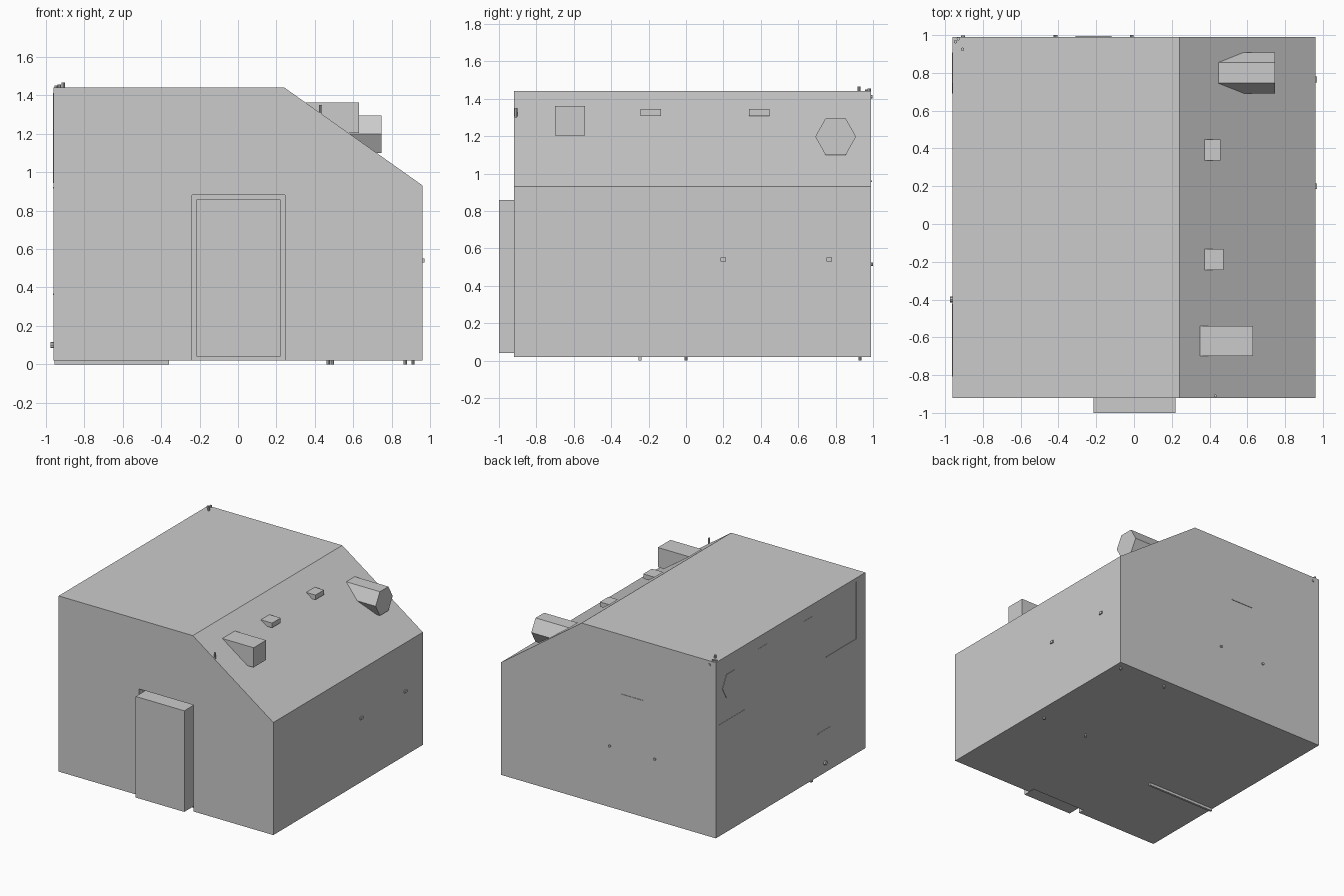
import bpy, bmesh, math

if "Cube" in bpy.data.objects:
    bpy.data.objects.remove(bpy.data.objects["Cube"])


def prism(name, profile, to3d, a, b):
    """Closed prism: 2D profile swept between a and b."""
    bm = bmesh.new()
    face = bm.faces.new([bm.verts.new(to3d(u, v, a)) for u, v in profile])
    ext = bmesh.ops.extrude_face_region(bm, geom=[face])
    shift = [q - p for p, q in zip(to3d(0, 0, a), to3d(0, 0, b))]
    bmesh.ops.translate(bm, vec=shift,
                        verts=[g for g in ext['geom'] if isinstance(g, bmesh.types.BMVert)])
    bmesh.ops.recalc_face_normals(bm, faces=bm.faces)
    me = bpy.data.meshes.new(name)
    bm.to_mesh(me)
    bm.free()
    ob = bpy.data.objects.new(name, me)
    bpy.context.collection.objects.link(ob)
    return ob


def along_y(u, v, w):
    return (u, w, v)


def along_x(u, v, w):
    return (w, u, v)


def box(name, x, y, z):
    rect = [(x[0], z[0]), (x[1], z[0]), (x[1], z[1]), (x[0], z[1])]
    return prism(name, rect, along_y, *y)


def peg(name, loc, radius, depth, axis='Z'):
    rot = {'X': (0, math.pi / 2, 0), 'Y': (math.pi / 2, 0, 0), 'Z': (0, 0, 0)}[axis]
    bpy.ops.mesh.primitive_cylinder_add(vertices=8, radius=radius, depth=depth,
                                        location=loc, rotation=rot)
    bpy.context.object.name = name


# Main housing with a sloped right shoulder
housing = prism("housing", [(-0.96, 0.02), (0.96, 0.02), (0.96, 0.93), (0.24, 1.44), (-0.96, 1.44)],
                along_y, -0.92, 0.99)

# Door opening and slab
cutter = box("door_cutter", (-0.24, 0.245), (-1.0, -0.87), (0.0, 0.88))
cutter.hide_render = True
cutter.hide_set(True)
cut = housing.modifiers.new("opening", 'BOOLEAN')
cut.object = cutter
cut.solver = 'EXACT'
box("door", (-0.215, 0.22), (-1.0, -0.87), (0.04, 0.857))

# Ducts that run through the housing and poke out of the slope
box("large_duct", (0.2, 0.63), (-0.70, -0.54), (1.203, 1.362))
box("front_small_duct", (-0.962, 0.475), (-0.243, -0.133), (1.307, 1.345))
box("back_small_duct", (-0.962, 0.457), (0.337, 0.447), (1.307, 1.345))
hexagon = [(0.80 + 0.109 * math.cos(i * math.pi / 3), 1.197 + 0.112 * math.sin(i * math.pi / 3))
           for i in range(6)]
prism("hexagonal_duct", hexagon, along_x, -0.963, 0.747)

# Bolts on the right, back and left walls
for y in (0.2, 0.765):
    box("right_bolt", (0.95, 0.97), (y - 0.015, y + 0.015), (0.53, 0.55))
for x in (-0.415, -0.012):
    peg("back_bolt", (x, 0.99, 0.515), 0.01, 0.02, 'Y')
peg("upper_back_bolt", (-0.905, 0.99, 1.41), 0.01, 0.014, 'Y')
peg("left_bolt", (-0.96, -0.40, 0.10), 0.016, 0.03, 'X')

# Pegs at the roof corner, the slope edge and the underside
for x, y, top in ((-0.945, 0.965, 1.45), (-0.93, 0.98, 1.455), (-0.908, 0.925, 1.465)):
    peg("roof_peg", (x, y, top - 0.02), 0.009, 0.04)
peg("slope_peg", (0.43, -0.91, 1.32), 0.008, 0.06)
for x, y in ((0.91, 0.93), (0.49, 0.93), (0.87, 0.0), (0.47, 0.0)):
    peg("foot", (x, y, 0.015), 0.009, 0.03)
box("underside_rail", (-0.955, -0.36), (-0.255, -0.238), (0.0, 0.03))

# Thin trim lines on the left and back walls
box("left_upright_trim", (-0.963, -0.95), (-0.808, -0.80), (0.95, 1.41))
box("left_front_trim", (-0.963, -0.95), (-0.80, -0.42), (0.942, 0.95))
box("left_back_trim", (-0.962, -0.95), (0.61, 0.95), (0.915, 0.922))
box("left_low_panel_edge", (-0.962, -0.95), (-0.48, -0.31), (0.36, 0.368))
box("back_trim", (-0.31, -0.12), (0.98, 0.994), (0.955, 0.962))
